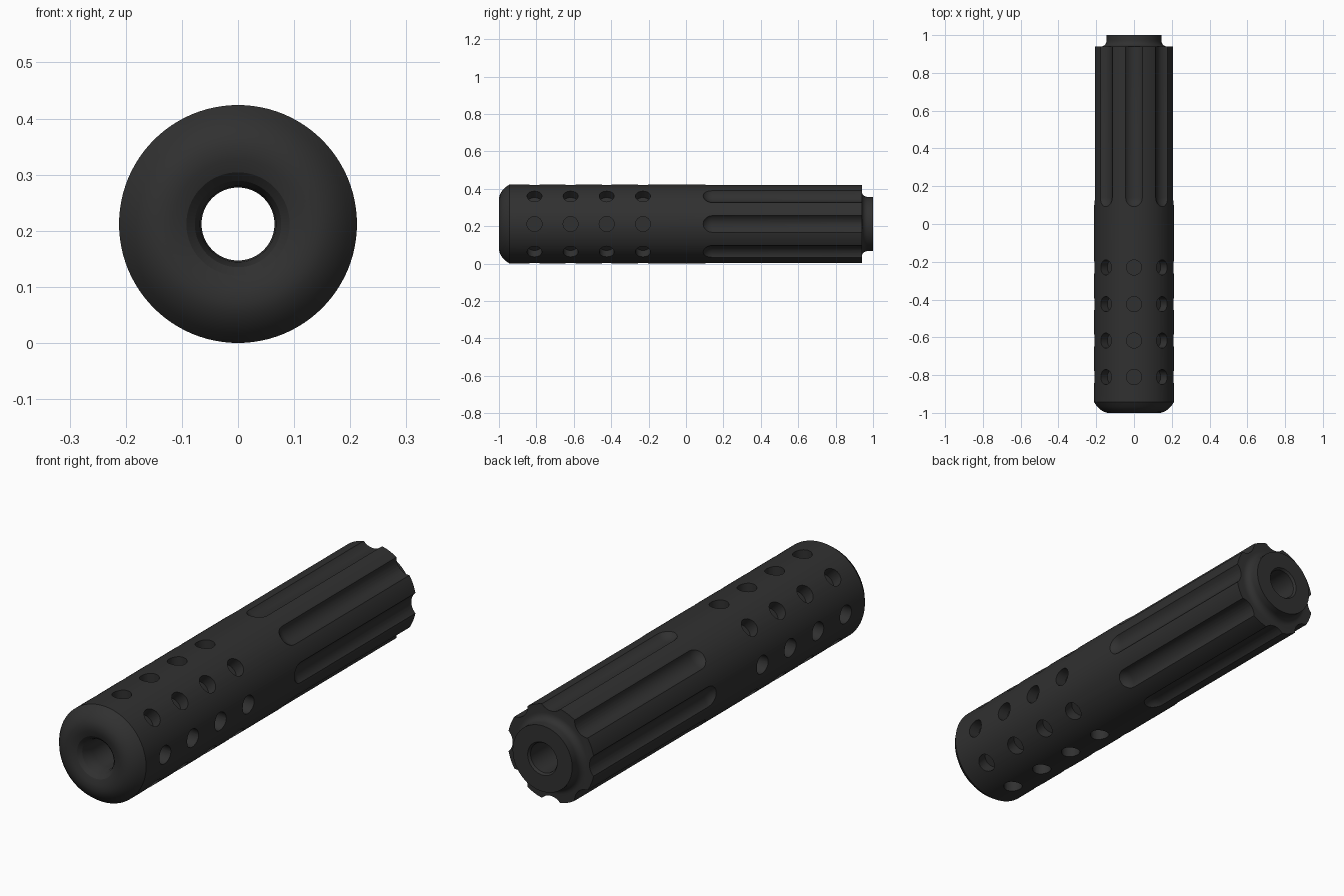
import bpy, bmesh
from math import sin, cos, pi, radians
from mathutils import Matrix, Vector

if "Cube" in bpy.data.objects:
    bpy.data.objects.remove(bpy.data.objects["Cube"])

R = 0.212   # outer radius, also the height of the long axis


def lathe(bm, profile, n, closed=False):
    """Spin (radius, y) points round the y axis; zero radius makes a pole."""
    rings = []
    for r, y in profile:
        if r == 0:
            rings.append([bm.verts.new((0, y, 0))] * n)
        else:
            rings.append([bm.verts.new((r * cos(2 * pi * i / n), y, r * sin(2 * pi * i / n)))
                          for i in range(n)])
    pairs = list(zip(rings, rings[1:]))
    if closed:
        pairs.append((rings[-1], rings[0]))
    for a, b in pairs:
        for i in range(n):
            j = (i + 1) % n
            bm.faces.new(list(dict.fromkeys((a[i], b[i], b[j], a[j]))))
    return list({v for ring in rings for v in ring})


def finish(name, bm):
    bmesh.ops.recalc_face_normals(bm, faces=bm.faces)
    mesh = bpy.data.meshes.new(name)
    bm.to_mesh(mesh)
    bm.free()
    ob = bpy.data.objects.new(name, mesh)
    bpy.context.collection.objects.link(ob)
    return ob


# Tube: rounded dished nose, straight wall, stepped rear boss and open bore
collar = [(0.145 + 0.03 * (1 - sin(t)), 0.97 - 0.03 * cos(t))
          for t in [radians(a) for a in range(0, 91, 15)]]
nose_in = [(0.065, -0.92), (0.068, -0.95), (0.077, -0.975), (0.092, -0.99), (0.115, -0.998)]
nose_out = [(0.14, -1.0), (0.16, -0.994), (0.178, -0.983), (0.195, -0.967), (R, -0.943)]
bm = bmesh.new()
lathe(bm, nose_in + nose_out + [(R, 0.94)] + collar
      + [(0.145, 1.0), (0.072, 1.0), (0.065, 0.99)], 96, closed=True)
body = finish("tube_body", bm)

# Cutters: round-ended flutes and rows of blind holes, eight around
bm = bmesh.new()
fr = 0.06
tip = [(fr * sin(radians(a)), 0.14 - fr * cos(radians(a))) for a in range(0, 91, 15)]
for k in range(8):
    turn = Matrix.Rotation(k * pi / 4, 4, 'Y')
    verts = lathe(bm, tip + [(fr, 1.1), (0, 1.1)], 32)
    bmesh.ops.transform(bm, verts=verts, matrix=turn @ Matrix.Translation((0, 0, 0.247)))
    for y in (-0.81, -0.617, -0.424, -0.23):
        m = turn @ Matrix.Translation((0, y, 0.21)) @ Matrix.Rotation(pi / 2, 4, 'X')
        verts = lathe(bm, [(0, -0.05), (0.04, -0.05), (0.04, 0.05), (0, 0.05)], 24)
        bmesh.ops.transform(bm, verts=verts, matrix=m)
cutter = finish("flute_and_hole_cutter", bm)
cutter.hide_render = True

mod = body.modifiers.new("cuts", 'BOOLEAN')
mod.operation = 'DIFFERENCE'
mod.solver = 'EXACT'
mod.object = cutter
bpy.context.view_layer.objects.active = body
body.select_set(True)
bpy.ops.object.modifier_apply(modifier=mod.name)
bpy.data.objects.remove(cutter)

# Stand on the ground, dark finish, smooth with crisp edges
body.data.transform(Matrix.Translation(Vector((0, 0, R))))
mat = bpy.data.materials.new("dark_finish")
mat.diffuse_color = (0.03, 0.03, 0.03, 1)
mat.use_nodes = True
mat.node_tree.nodes["Principled BSDF"].inputs["Base Color"].default_value = mat.diffuse_color
body.data.materials.clear()
body.data.materials.append(mat)
bpy.ops.object.shade_smooth_by_angle(angle=radians(25))
